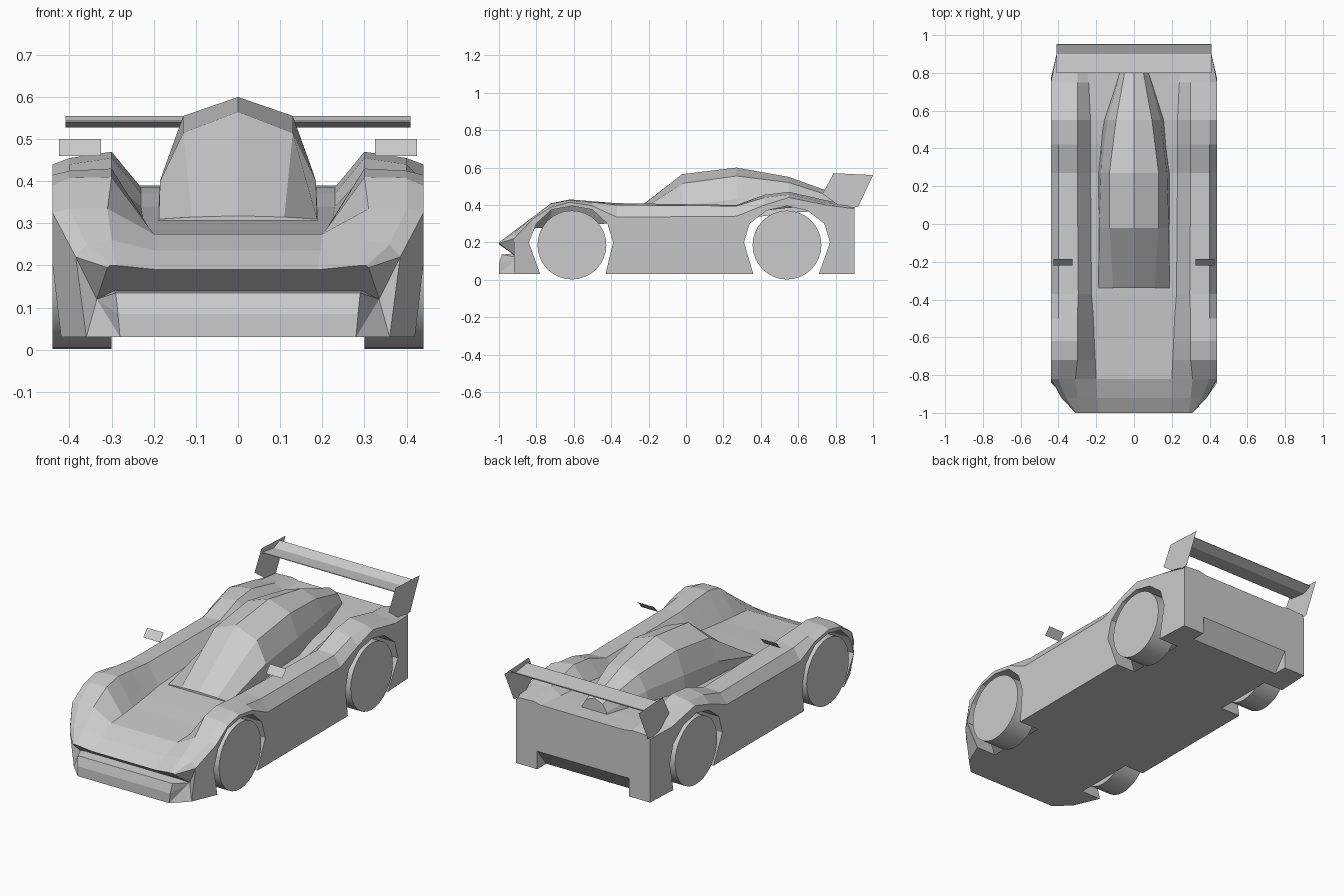
import bpy, bmesh, math
from mathutils import Vector

if "Cube" in bpy.data.objects:
    bpy.data.objects.remove(bpy.data.objects["Cube"])

grey = bpy.data.materials.new("light_grey")
grey.diffuse_color = (0.6, 0.6, 0.6, 1)
grey.use_nodes = True
grey.node_tree.nodes["Principled BSDF"].inputs["Base Color"].default_value = grey.diffuse_color


def build(name, polys, mirror=True):
    """Make an object from polygons, mirrored across x = 0 and welded."""
    bm = bmesh.new()
    for poly in polys:
        bm.faces.new([bm.verts.new(p) for p in poly])
        if mirror:
            bm.faces.new([bm.verts.new((-x, y, z)) for x, y, z in reversed(poly)])
    bmesh.ops.remove_doubles(bm, verts=bm.verts, dist=0.0005)
    bmesh.ops.recalc_face_normals(bm, faces=bm.faces)
    mesh = bpy.data.meshes.new(name)
    bm.to_mesh(mesh)
    bm.free()
    mesh.materials.append(grey)
    obj = bpy.data.objects.new(name, mesh)
    bpy.context.collection.objects.link(obj)
    return obj


def strips(rows):
    """Quads between neighbouring rows of points."""
    return [[a[i], a[i + 1], b[i + 1], b[i]]
            for a, b in zip(rows, rows[1:]) for i in range(len(a) - 1)]


# Upper body stations: y, then x,z of outer edge, shoulder, fender crest, deck edge
stations = [
    (-1.00, .31, .195, .305, .20, .29, .20, .19, .19),
    (-0.92, .385, .22, .36, .25, .30, .26, .195, .235),
    (-0.82, .44, .325, .40, .335, .31, .335, .20, .275),
    (-0.72, .44, .39, .40, .408, .30, .41, .205, .28),
    (-0.62, .44, .415, .40, .425, .30, .43, .21, .285),
    (-0.50, .44, .395, .40, .415, .30, .42, .215, .295),
    (-0.37, .44, .335, .40, .40, .295, .41, .225, .305),
    (0.27, .44, .34, .40, .395, .30, .40, .23, .34),
    (0.42, .44, .40, .40, .44, .30, .455, .23, .37),
    (0.55, .44, .44, .40, .455, .30, .47, .23, .385),
    (0.75, .44, .40, .40, .41, .30, .425, .24, .39),
    (0.90, .41, .38, .40, .395, .30, .40, .26, .39),
]
rows = []
for s in stations:
    y = s[0]
    row = [(s[i], y, s[i + 1]) for i in (1, 3, 5, 7)]
    rows.append(row + [(0, y, s[8])])
body = strips(rows)

# Wheel arch outlines on the side panel
front_arch = [(-.78, .03), (-.84, .20), (-.80, .30), (-.72, .375), (-.61, .395),
              (-.50, .375), (-.42, .30), (-.39, .20), (-.43, .03)]
rear_arch = [(.36, .03), (.31, .20), (.34, .30), (.43, .37), (.54, .395),
             (.65, .37), (.74, .30), (.77, .20), (.71, .03)]


def side(y, z):
    return (.42 if z < .1 else .44, y, z)


front_pts = [side(*p) for p in front_arch]
rear_pts = [side(*p) for p in rear_arch]
rear_corner = (.41, .90, .03)
outer = [r[0] for r in rows]
body.append(front_pts[1:] + rear_pts + [rear_corner] + outer[:1:-1])

# Arch liners reaching in behind the wheels
for pts in (front_pts, rear_pts):
    body += strips([pts, [(.30, y, z) for x, y, z in pts]])

# Nose: splitter, intake slot and folded corner recess
lip = [(.28, -1, .03), (.285, -1, .085), (.29, -.985, .135), (.295, -.93, .14)]
body += strips([lip, [(0, y, z) for x, y, z in lip]])
body.append([(0, -.93, .14), lip[3]] + rows[0])
corner_low = (.36, -.92, .03)
recess = (.335, -.90, .12)
ring = lip + [outer[0], outer[1], corner_low]
body += [[a, b, recess] for a, b in zip(ring, ring[1:])]
body.append([lip[0], recess, corner_low])
body.append([corner_low, front_pts[0], front_pts[1], outer[2], outer[1]])

# Floor with wheel notches
body.append([(0, -1, .03), lip[0], corner_low, front_pts[0], (.30, -.78, .03),
             (.30, -.43, .03), front_pts[-1], rear_pts[0], (.30, .36, .03),
             (.30, .71, .03), rear_pts[-1], rear_corner, (.28, .90, .03),
             (.28, .82, .03), (0, .82, .03)])

# Tail panel and diffuser
body.append([(0, .90, .13), (.28, .90, .13), (.28, .90, .03), rear_corner] + rows[-1])
body.append([(0, .82, .03), (.28, .82, .03), (.28, .90, .13), (0, .90, .13)])
body.append([(.28, .82, .03), (.28, .90, .03), (.28, .90, .13)])
build("body_shell", body)

# Canopy: y, then x,z of base, side crease, roof edge, and ridge height
canopy = []
for y, bx, bz, mx, mz, tx, tz, rz in [
        (-.34, .19, .29, .188, .31, .11, .315, .318),
        (-.02, .19, .30, .185, .40, .13, .515, .565),
        (.27, .19, .32, .175, .43, .13, .555, .60),
        (.55, .165, .36, .14, .44, .095, .52, .55),
        (.80, .08, .37, .075, .40, .05, .44, .46)]:
    canopy.append([(bx, y, bz), (mx, y, mz), (tx, y, tz), (0, y, rz)])
caps = [r + [(0, r[0][1], r[0][2])] for r in (canopy[0], canopy[-1])]
build("canopy", strips(canopy) + caps)

# Rear wing blade and end plates
blade = [(.80, .545), (.90, .532), (.95, .555)]
wing = build("rear_wing", strips([[(.41, y, z) for y, z in blade],
                                  [(0, y, z) for y, z in blade]]))
solid = wing.modifiers.new("thickness", 'SOLIDIFY')
solid.thickness = 0.004
build("wing_end_plates", [[(.41, y, z) for y, z in
      [(.73, .46), (.79, .57), (1.0, .56), (.92, .39), (.84, .38)]]])

# Door mirrors
build("mirrors", [[(.325, -.22, .46), (.425, -.22, .46),
                   (.425, -.185, .50), (.325, -.185, .50)]])

# Small round tail lights
lights = []
for z in (.09, .33):
    lights.append([(.365 + .014 * math.cos(a * math.pi / 3), .902,
                    z + .014 * math.sin(a * math.pi / 3)) for a in range(6)])
build("tail_lights", lights)

# Wheels
for label, y in (("front", -.61), ("rear", .54)):
    for hand, sx in (("left", -1), ("right", 1)):
        bpy.ops.mesh.primitive_cylinder_add(vertices=32, radius=.184, depth=.14,
                                            location=(sx * .37, y, .186),
                                            rotation=(0, math.pi / 2, 0))
        wheel = bpy.context.object
        wheel.name = f"{label}_{hand}_wheel"
        wheel.data.materials.append(grey)
        bpy.ops.object.shade_smooth_by_angle()
